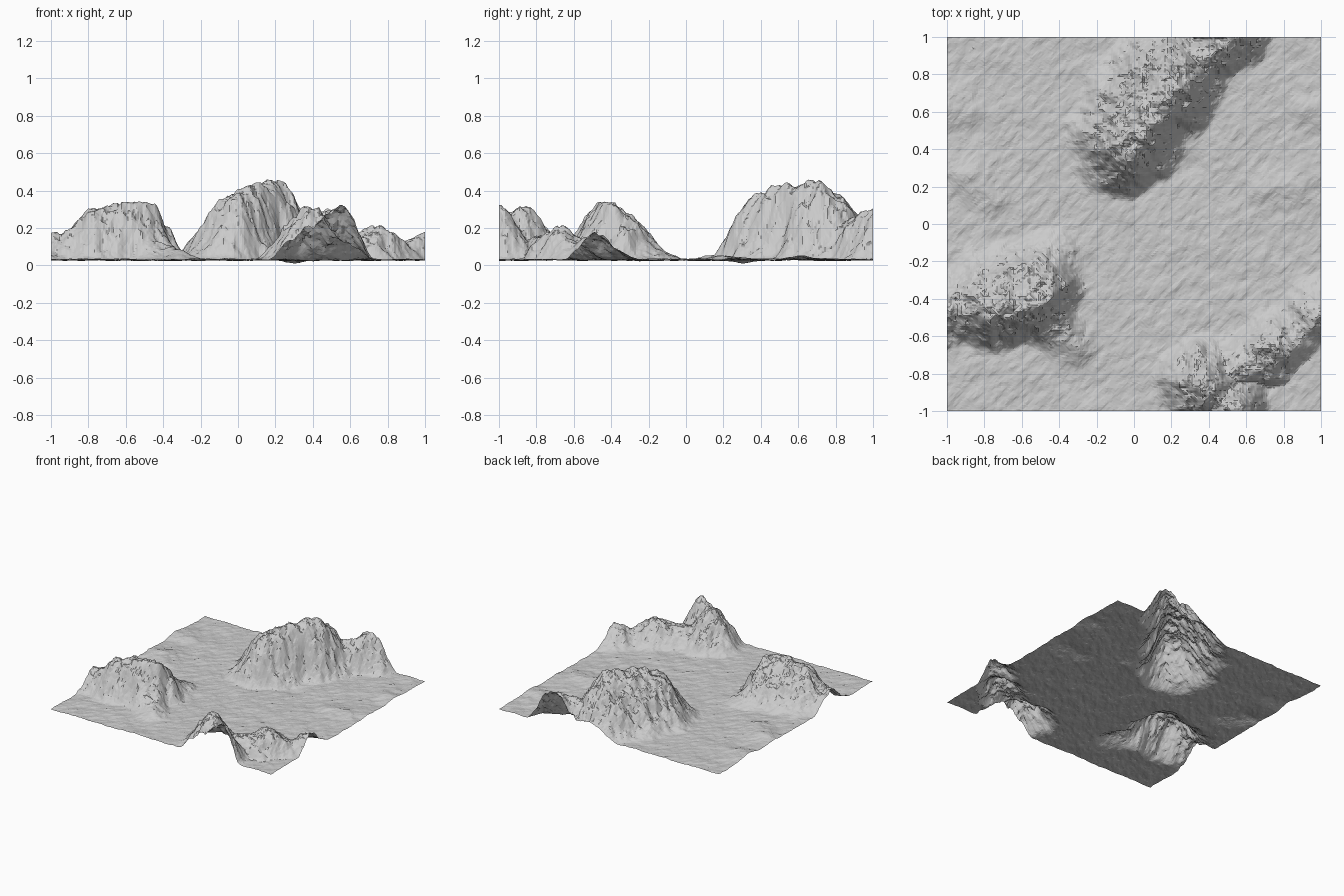
import bpy, bmesh, math
from mathutils import Vector, noise

if "Cube" in bpy.data.objects:
    bpy.data.objects.remove(bpy.data.objects["Cube"])

# Mountain crests: width scale, then points (x, y, height above the plain); they run
# past the edges so that the tile repeats
RIDGES = [
    # big back massif running off the rear edge
    (1.0, [(.01, .40, .36), (.1, .56, .41), (.23, .72, .41), (.33, .83, .22)]),
    (.85, [(.33, .83, .2), (.45, .93, .24), (.54, 1.0, .28), (.42, 1.1, .28)]),
    (.9, [(0, .40, .34), (-.15, .46, .13)]),
    # left mountain, running off the left edge
    (1.0, [(-1.25, -.7, .16), (-1.1, -.58, .07), (-1.0, -.49, .14), (-.84, -.48, .19), (-.74, -.46, .27),
           (-.62, -.44, .31), (-.5, -.41, .31), (-.44, -.28, .13)]),
    (.8, [(-.5, -.43, .25), (-.4, -.58, .09), (-.3, -.68, .04)]),
    # front right range
    (.85, [(.33, -1.17, .12), (.45, -1.07, .2), (.54, -1.0, .28), (.47, -.95, .21), (.39, -.88, .29),
           (.53, -.81, .13), (.65, -.75, .12), (.75, -.7, .19), (.9, -.58, .08), (1.0, -.49, .14),
           (1.16, -.48, .19)]),
    # low mounds on the plain
    (1.0, [(-.85, .25, .025), (-.75, .15, .025)]),
    (1.0, [(.75, .18, .02), (.9, .22, .02)]),
    (1.0, [(-1.0, .6, .02), (-.9, .62, .015)]),
    (1.0, [(1.0, .6, .02), (1.1, .62, .02)]),
]
SEGMENTS = [(s, a, b) for s, r in RIDGES for a, b in zip(r, r[1:])]


def fbm(x, y, freq, seed, octaves=4):
    total, amp = 0.0, 1.0
    for _ in range(octaves):
        total += amp * noise.noise(Vector((x * freq, y * freq, seed)))
        amp *= .5
        freq *= 2.1
    return total


def mountain(x, y):
    """Highest ridge at a point: steep to the south-east, gentler to the north-west."""
    best = 0.0
    for scale, (ax, ay, ah), (bx, by, bh) in SEGMENTS:
        dx, dy = bx - ax, by - ay
        t = ((x - ax) * dx + (y - ay) * dy) / (dx * dx + dy * dy)
        t = min(1, max(0, t))
        ox, oy = x - ax - t * dx, y - ay - t * dy
        d = math.hypot(ox, oy)
        if d > .5:
            continue
        h = ah + t * (bh - ah)
        lean = (oy - ox) / (d * 1.414) if d > 1e-6 else 0
        width = scale * (.325 + .085 * lean) * min(1.05, .5 + 1.4 * h)
        q = d / width
        if q < 1:
            best = max(best, h * (1 - q ** 1.8) ** 2)
    return best


def height(x, y):
    # warp the slopes into gullies, then roughen the rock
    wx = x + .035 * fbm(x, y, 6, 3.1)
    wy = y + .035 * fbm(x, y, 6, 8.7)
    m = mountain(wx, wy)
    rock = min(1, m / .15)
    crag = .25 - abs(fbm(x + .3 * y, y - .2 * x, 8, 1.7))
    z = .03 + m + rock * (.045 * crag + .014 * fbm(x, y, 24, 5.5, 2))
    # plain: gentle swells and diagonal streaks
    z += .006 * fbm(x - y, (x + y) * 1.6, 3.5, 12.3)
    z += .005 * fbm((x - y) * 2, (x + y) * .8, 9, 21.4, 3)
    # shallow hollows beside the mountain feet
    for hx, hy in ((-.3, .3), (.3, .3)):
        z -= .014 * math.exp(-((x - hx) ** 2 + (y - hy) ** 2) / .006)
    return z


# Terrain sheet
bm = bmesh.new()
bmesh.ops.create_grid(bm, x_segments=180, y_segments=180, size=1)
for v in bm.verts:
    v.co.z = max(0, height(v.co.x, v.co.y))
bmesh.ops.triangulate(bm, faces=bm.faces[:])
mesh = bpy.data.meshes.new("mountain_terrain")
bm.to_mesh(mesh)
bm.free()
terrain = bpy.data.objects.new("mountain_terrain", mesh)
bpy.context.collection.objects.link(terrain)
